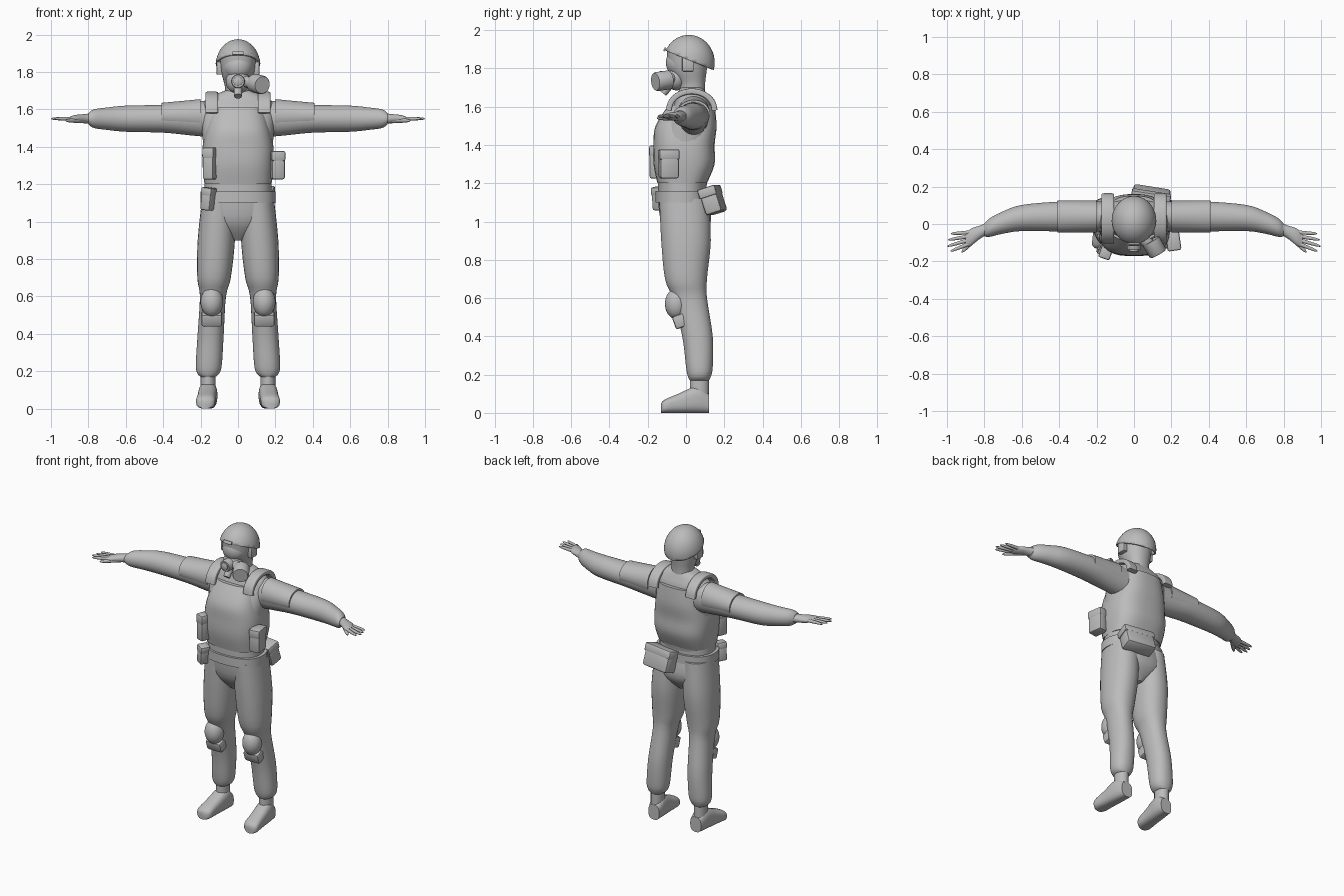
import bpy, bmesh
from math import cos, sin, pi, radians, copysign, sqrt
from mathutils import Vector, Matrix, Euler

cube = bpy.data.objects.get("Cube")
if cube:
    bpy.data.objects.remove(cube, do_unlink=True)

shade = 0.5
grey = bpy.data.materials.new("plain_grey")
grey.use_nodes = True
grey.diffuse_color = (shade, shade, shade, 1)
grey.node_tree.nodes["Principled BSDF"].inputs["Base Color"].default_value = (shade, shade, shade, 1)

X, Y, Z = Matrix.Identity(3)


def finish(name, bm, mirror=False):
    """Turn a bmesh into a smooth shaded object, optionally mirrored across the body."""
    bmesh.ops.recalc_face_normals(bm, faces=bm.faces)
    mesh = bpy.data.meshes.new(name)
    bm.to_mesh(mesh)
    bm.free()
    mesh.materials.append(grey)
    mesh.shade_smooth()
    mesh.set_sharp_from_angle(angle=radians(40))
    obj = bpy.data.objects.new(name, mesh)
    bpy.context.collection.objects.link(obj)
    if mirror:
        obj.modifiers.new("Mirror", 'MIRROR').use_mirror_merge = False
    return obj


def smooth_rings(rings, steps):
    """Catmull-Rom interpolation between the given rings."""
    out, last = [], len(rings) - 1
    for i in range(last):
        quad = [rings[max(i - 1, 0)], rings[i], rings[i + 1], rings[min(i + 2, last)]]
        for s in range(steps):
            t = s / steps
            out.append([b + t / 2 * (c - a + t * (2*a - 5*b + 4*c - d + t * (3*(b - c) + d - a)))
                        for a, b, c, d in zip(*quad)])
    return out + [list(rings[-1])]


def loft(name, rings, axis=None, hint=X, power=2, steps=4, sides=32, mirror=False):
    """Skin superellipse rings given as (x, y, z, half width, half depth)."""
    rings = smooth_rings(rings, steps)
    points = [Vector(ring[:3]) for ring in rings]
    bm, loops = bmesh.new(), []
    for i, (*_, wide, deep) in enumerate(rings):
        along = axis or (points[min(i + 1, len(points) - 1)] - points[max(i - 1, 0)]).normalized()
        across = (hint - along * hint.dot(along)).normalized()
        outward = along.cross(across)
        loop = []
        for k in range(sides):
            turn = 2 * pi * (k + 0.5) / sides
            c, s = [copysign(abs(f) ** (2 / power), f) for f in (cos(turn), sin(turn))]
            loop.append(bm.verts.new(points[i] + across * c * wide + outward * s * deep))
        loops.append(loop)
    for low, high in zip(loops, loops[1:]):
        for k in range(sides):
            bm.faces.new((low[k - 1], low[k], high[k], high[k - 1]))
    bm.faces.new(loops[0])
    bm.faces.new(loops[-1])
    return finish(name, bm, mirror)


def column(name, rows, x=lambda z: 0, **options):
    """Upright part from rows of (z, y, half width, half depth)."""
    loft(name, [(x(z), y, z, wide, deep) for z, y, wide, deep in rows], Z, **options)


def arm_part(name, rows, lift=0):
    """Arm part from rows of (x, half width, half height), following the forward bend."""
    rings = [(x, .04 - .8 * max(0, x - .5) ** 2, 1.55 + lift, wide, tall) for x, wide, tall in rows]
    loft(name, rings, X, Y, mirror=True)


def finger(name, root, angle, length, radius):
    """Tapered finger with a rounded tip, pointing outward and forward."""
    direction = Vector((cos(radians(angle)), -sin(radians(angle)), 0))
    rings = []
    for f in (0, .3, .6, .8, .9, .97, 1):
        size = radius * max(.1, sqrt(1 - f ** 6)) * (1 - f / 4)
        rings.append((*(root + direction * length * f), size, size))
    loft(name, rings, hint=Y, steps=2, sides=12, mirror=True)


def drum(name, start, end, radius):
    """Short cylinder with a softened front rim."""
    a, b = Vector(start), Vector(end)
    rings = [(*a.lerp(b, f), radius * k, radius * k) for f, k in ((0, 1), (.9, 1), (1, .9))]
    loft(name, rings, steps=1)


def ball(name, centre, size, mirror=False):
    bm = bmesh.new()
    shape = Matrix.Translation(centre) @ Matrix.Diagonal((*size, 1))
    bmesh.ops.create_uvsphere(bm, u_segments=40, v_segments=24, radius=1, matrix=shape)
    return finish(name, bm, mirror)


def box(name, centre, size, turn=(0, 0, 0), mirror=False):
    """Rounded box, turned in degrees."""
    bm = bmesh.new()
    rotation = Euler([radians(a) for a in turn]).to_matrix().to_4x4()
    place = Matrix.Translation(centre) @ rotation @ Matrix.Diagonal((*size, 1))
    bmesh.ops.create_cube(bm, size=1, matrix=place)
    bmesh.ops.bevel(bm, geom=bm.edges[:], offset=min(size) / 6, segments=2, profile=0.5, affect='EDGES')
    finish(name, bm, mirror)


def pouch(name, centre, size, turn):
    """Rounded bag with a slightly larger lid on its upper third."""
    box(name, centre, size, turn)
    wide, deep, tall = size
    rotation = Euler([radians(a) for a in turn]).to_matrix()
    lid_centre = Vector(centre) + rotation @ Vector((0, 0, tall / 3))
    box(name + "_lid", lid_centre, (wide * 1.06, deep * 1.06, tall * .36), turn)


# Torso clothing
column("shirt", [(1.15, -.02, .17, .12), (1.3, -.01, .18, .14), (1.45, 0, .19, .14), (1.6, .03, .2, .1),
                 (1.66, .03, .16, .08), (1.7, .03, .07, .06)], power=2.4)
column("vest", [(1.2, -.02, .18, .13), (1.3, -.01, .19, .16), (1.4, -.01, .19, .16), (1.5, 0, .17, .16),
                (1.61, .03, .14, .12)], power=2.8)
for name, low, high, wide in (("belt", 1.1, 1.16, .2), ("waist_band", 1.16, 1.2, .18)):
    column(name, [(z, -.02, wide, wide * .7) for z in (low, high)], power=2.4, steps=1)

# Vest straps arch over each shoulder
arch = [pi * i / 8 for i in range(9)]
loft("shoulder_strap", [(.14, .03 - .12 * cos(a), 1.58 + .1 * sin(a), .034, .015) for a in arch],
     power=5, mirror=True)

# Trousers: each leg leans outward toward the foot
column("pelvis", [(1.15, -.02, .18, .13), (1, 0, .18, .13), (.9, 0, .03, .06)], power=2.4)
column("trouser_leg", [(1.12, -.01, .09, .13), (.9, 0, .1, .13), (.7, 0, .09, .11), (.6, .02, .07, .09),
                       (.4, .06, .07, .08), (.24, .07, .07, .07), (.19, .07, .06, .06), (.17, .07, .04, .05)],
       lambda z: .17 - .06 * z, power=2.2, mirror=True)
ball("knee_pad", (.14, -.05, .57), (.06, .06, .08), mirror=True)
box("knee_strap_plate", (.14, -.03, .48), (.11, .07, .07), (20, 0, 0), mirror=True)

# Boots
column("boot_shaft", [(.03, .07, .04, .05), (.19, .07, .04, .05)], lambda z: .16, mirror=True)
foot = [(.12, .04, .05), (.06, .05, .07), (-.04, .05, .05), (-.11, .05, .035), (-.13, .03, .025)]
loft("boot_foot", [(.165 - .08 * y, y, tall, wide, tall) for y, wide, tall in foot], -Y, power=2.7, mirror=True)

# Sleeves, upper arm guards and hands
arm_part("sleeve", [(.14, .08, .1), (.25, .08, .09), (.4, .08, .075), (.6, .07, .07), (.7, .06, .06),
                    (.77, .05, .05), (.8, .035, .03)])
arm_part("arm_guard", [(.2, .085, .09), (.3, .085, .08), (.41, .085, .07)], lift=.015)
arm_part("hand", [(.77, .03, .03), (.82, .035, .025), (.87, .045, .02), (.9, .035, .01)])
for i, (label, length) in enumerate((("little", .1), ("ring", .115), ("middle", .125), ("index", .11))):
    finger(label + "_finger", Vector((.88, -.045 - .02 * i, 1.55)), 4 + 6 * i, length, .011)
finger("thumb", Vector((.83, -.06, 1.54)), 45, .13, .014)

# Head and breathing mask
column("head", [(1.66, .03, .07, .07), (1.72, .03, .07, .07), (1.8, .01, .09, .1), (1.9, .01, .1, .11)],
       power=2.2)
ball("mask_face", (0, -.05, 1.75), (.065, .055, .065))
ball("visor", (0, -.03, 1.83), (.08, .075, .08))
drum("mask_valve", (0, -.08, 1.75), (0, -.14, 1.75), .037)
drum("valve_cap", (0, -.13, 1.75), (0, -.15, 1.75), .024)
drum("filter_neck", (.03, -.07, 1.75), (.1, -.12, 1.74), .03)
drum("filter_canister", (.09, -.09, 1.74), (.13, -.16, 1.73), .05)
drum("mask_outlet", (0, -.08, 1.72), (0, -.12, 1.67), .022)

# Helmet: a dome cut along a rim that rises toward the face
helmet = ball("helmet", (0, .015, 1.83), (.12, .135, .145))
bm = bmesh.new()
bm.from_mesh(helmet.data)
bmesh.ops.bisect_plane(bm, geom=bm.verts[:] + bm.edges[:] + bm.faces[:], plane_co=(0, .15, 1.79),
                       plane_no=(0, .4, 1), clear_inner=True)
bm.to_mesh(helmet.data)
bm.free()
shell = helmet.modifiers.new("Shell", 'SOLIDIFY')
shell.thickness, shell.offset = .01, -1
box("helmet_front_mount", (0, -.11, 1.9), (.06, .01, .02), (-25, 0, 0))
box("ear_cover", (.1, .01, 1.82), (.03, .06, .07), mirror=True)

# Pouches
pouch("side_pouch", (.21, -.09, 1.3), (.07, .1, .15), (0, 0, 8))
pouch("chest_pouch", (-.15, -.15, 1.31), (.06, .07, .17), (0, 0, -20))
pouch("belt_pouch", (-.16, -.14, 1.12), (.06, .06, .12), (0, 7, -30))
pouch("rear_pouch", (.09, .14, 1.11), (.2, .09, .14), (18, 0, -9))
